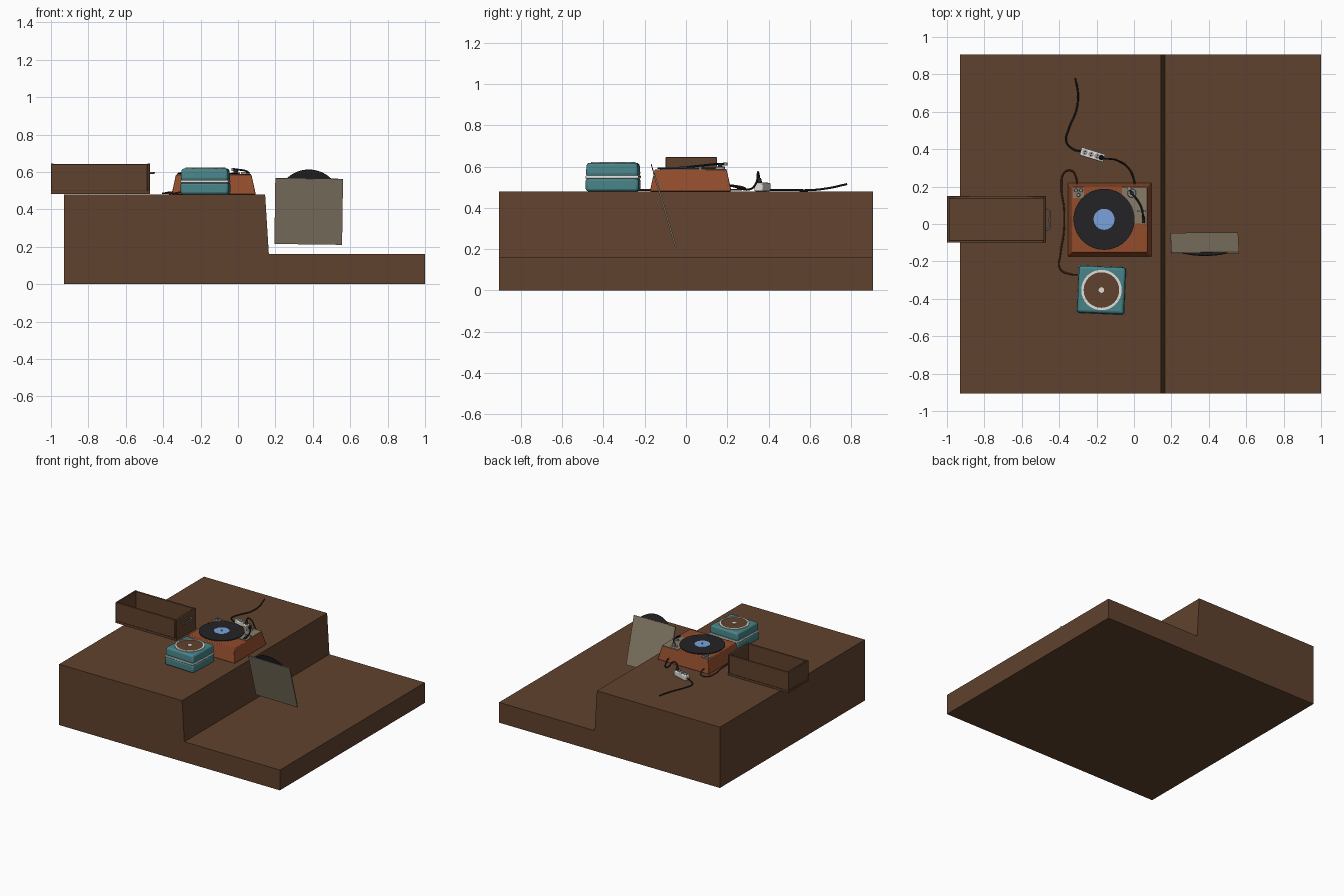
import bpy, bmesh, math
from mathutils import Matrix, Vector

if "Cube" in bpy.data.objects:
    bpy.data.objects.remove(bpy.data.objects["Cube"])


def colour(name, r, g, b):
    lin = [((c / 255 + 0.055) / 1.055) ** 2.4 if c > 10 else c / 255 / 12.92 for c in (r, g, b)]
    m = bpy.data.materials.new(name)
    m.diffuse_color = (*lin, 1)
    m.use_nodes = True
    m.node_tree.nodes["Principled BSDF"].inputs["Base Color"].default_value = m.diffuse_color
    return m


WOOD = colour("dark_wood", 96, 66, 46)
ORANGE = colour("orange_wood", 146, 76, 44)
TEAL = colour("teal", 72, 132, 136)
WHITE = colour("white", 225, 222, 218)
BLACK = colour("vinyl_black", 36, 36, 38)
BLUE = colour("label_blue", 122, 162, 220)
BEIGE = colour("beige_card", 134, 123, 103)
CORD = colour("brown_cord", 92, 50, 30)
METAL = colour("metal_grey", 150, 148, 145)


def make(name, bm, mat, bevel=0, smooth=False, segs=2, mtx=None):
    if mtx:
        bm.transform(mtx)
    bmesh.ops.recalc_face_normals(bm, faces=bm.faces)
    me = bpy.data.meshes.new(name)
    bm.to_mesh(me)
    bm.free()
    me.materials.append(mat)
    ob = bpy.data.objects.new(name, me)
    bpy.context.collection.objects.link(ob)
    if bevel:
        b = ob.modifiers.new("bevel", 'BEVEL')
        b.width, b.segments = bevel, segs
    if smooth or bevel:
        bpy.ops.object.select_all(action='DESELECT')
        ob.select_set(True)
        bpy.context.view_layer.objects.active = ob
        bpy.ops.object.shade_smooth_by_angle(angle=math.radians(35))
    return ob


def box(name, x0, x1, y0, y1, z0, z1, mat, taper=0, **kw):
    """Box by extents; taper pulls the top in on all four sides."""
    bm = bmesh.new()
    bmesh.ops.create_cube(bm, size=1)
    for v in bm.verts:
        t = taper if v.co.z > 0 else 0
        v.co = (x0 + t if v.co.x < 0 else x1 - t,
                y0 + t if v.co.y < 0 else y1 - t,
                z1 if v.co.z > 0 else z0)
    return make(name, bm, mat, **kw)


def disc(name, x, y, z0, z1, r, mat, r2=None, n=48, **kw):
    bm = bmesh.new()
    bmesh.ops.create_cone(bm, cap_ends=True, segments=n, radius1=r, radius2=r if r2 is None else r2,
                          depth=z1 - z0, matrix=Matrix.Translation((x, y, (z0 + z1) / 2)))
    return make(name, bm, mat, smooth=True, **kw)


def ring(name, x, y, z0, z1, ri, ro, mat, n=48, **kw):
    bm = bmesh.new()
    prof = [(ri, z0), (ro, z0), (ro, z1), (ri, z1)]
    loops = [[bm.verts.new((x + r * math.cos(a), y + r * math.sin(a), z)) for r, z in prof]
             for a in (2 * math.pi * i / n for i in range(n))]
    for i in range(n):
        a, b = loops[i], loops[(i + 1) % n]
        for k in range(4):
            bm.faces.new((a[k], b[k], b[(k + 1) % 4], a[(k + 1) % 4]))
    return make(name, bm, mat, smooth=True, **kw)


def tube(name, pts, r, mat):
    cu = bpy.data.curves.new(name, 'CURVE')
    cu.dimensions, cu.bevel_depth, cu.bevel_resolution = '3D', r, 2
    cu.resolution_u, cu.use_fill_caps = 8, True
    sp = cu.splines.new('BEZIER')
    sp.bezier_points.add(len(pts) - 1)
    for p, co in zip(sp.bezier_points, pts):
        p.co = co
        p.handle_left_type = p.handle_right_type = 'AUTO'
    tmp = bpy.data.objects.new(name + "_path", cu)
    bpy.context.collection.objects.link(tmp)
    dg = bpy.context.evaluated_depsgraph_get()
    bm = bmesh.new()
    bm.from_mesh(bpy.data.meshes.new_from_object(tmp.evaluated_get(dg)))
    bpy.data.objects.remove(tmp)
    return make(name, bm, mat, smooth=True)


def turned(x, y, deg):
    """Rotate about a vertical axis through (x, y)."""
    t = Matrix.Translation((x, y, 0))
    return t @ Matrix.Rotation(math.radians(deg), 4, 'Z') @ t.inverted()


# Stepped table block, side profile extruded along y
bm = bmesh.new()
prof = [(-.93, 0), (1, 0), (1, .16), (.165, .16), (.145, .48), (-.93, .48)]
f = bm.faces.new([bm.verts.new((x, -.905, z)) for x, z in prof])
ext = bmesh.ops.extrude_face_region(bm, geom=[f])
bmesh.ops.translate(bm, vec=(0, 1.81, 0), verts=[v for v in ext['geom'] if isinstance(v, bmesh.types.BMVert)])
make("stepped_table", bm, WOOD)

# Open drawer with pull handle
T = .014
box("drawer_bottom", -1, -.47, -.1, .15, .481, .497, WOOD)
for nm, y in (("front", -.1), ("back", .15 - T)):
    box("drawer_side_" + nm, -1, -.47 - T, y, y + T, .497, .642, WOOD, bevel=.003)
box("drawer_end", -1, -1 + T, -.1, .15, .497, .645, WOOD, bevel=.003)
box("drawer_face", -.47 - T, -.47, -.1, .15, .481, .645, WOOD, bevel=.004)
tube("drawer_handle", [(-.475, -.03, .595), (-.455, -.026, .595), (-.452, .025, .595),
                       (-.455, .076, .595), (-.475, .08, .595)], .005, METAL)

# Turntable cabinet, record and controls
box("turntable_case", -.355, .095, -.175, .22, .48, .585, ORANGE, taper=.023, bevel=.004)
disc("turntable_platter", -.16, .025, .584, .588, .15, METAL)
disc("turntable_record", -.16, .025, .588, .594, .163, BLACK, n=64)
disc("record_label", -.16, .025, .594, .596, .056, BLUE)
disc("spindle", -.16, .025, .596, .604, .005, METAL, n=16)
box("arm_plate", -.065, .07, .002, .197, .584, .589, BEIGE)
box("control_plate", -.326, -.268, .14, .197, .584, .588, BEIGE)
for i, (x, y) in enumerate(((-.31, .18), (-.283, .18), (-.297, .155))):
    disc(f"control_knob_{i}", x, y, .588, .6, .01, METAL, r2=.008, n=20)

# Tone arm
disc("arm_base", -.012, .165, .589, .598, .024, METAL, r2=.021, n=32)
disc("arm_pivot", -.012, .165, .598, .618, .011, BLACK, n=24)
tube("tone_arm", [(-.022, .185, .613), (-.012, .165, .613), (.02, .125, .61),
                  (.042, .08, .605), (.05, .02, .599)], .005, BLACK)
box("arm_head", .042, .058, .005, .04, .592, .602, BLACK, bevel=.002)
disc("arm_weight", -.026, .19, .604, .62, .01, METAL, n=20)
box("arm_rest", .016, .064, .064, .074, .589, .6, METAL)

# Teal speaker with white band and round grille
SX, SY = -.174, -.353
S = turned(SX, SY, -2.5)
h = .128
box("speaker_lower", SX - h, SX + h, SY - h, SY + h, .48, .543, TEAL, bevel=.012, mtx=S)
box("speaker_middle", SX - h + .003, SX + h - .003, SY - h + .003, SY + h - .003, .5, .6, TEAL, bevel=.01, mtx=S)
box("speaker_band", SX - h - .001, SX + h + .001, SY - h - .001, SY + h + .001, .542, .556, WHITE,
    bevel=.004, mtx=S)
box("speaker_upper", SX - h, SX + h, SY - h, SY + h, .555, .618, TEAL, taper=.005, bevel=.014, segs=3, mtx=S)
disc("speaker_grille", SX, SY, .616, .62, .098, WOOD)
ring("speaker_ring", SX, SY, .616, .623, .095, .108, WHITE)
disc("speaker_centre", SX, SY, .618, .623, .015, WHITE, n=24)

# Leaning record sleeve with a record poking out of the top
L = (Matrix.Translation((.378, -.1025, .389)) @ Matrix.Rotation(math.radians(16.6), 4, 'X')
     @ Matrix.Rotation(math.radians(.8), 4, 'Y'))
box("record_sleeve", -.181, .181, -.004, .004, -.183, .183, BEIGE, mtx=L)
disc("sleeved_record", 0, -.068, -.002, .002, .165, BLACK, n=64,
     mtx=L @ Matrix.Rotation(math.radians(-90), 4, 'X') @ Matrix.Diagonal((1, 1, 1, 1)))

# Power strip with sockets and a plug
PX, PY = -.222, .37
P = turned(PX, PY, -17)
box("power_strip", PX - .066, PX + .066, PY - .022, PY + .022, .48, .52, WHITE, bevel=.005, mtx=P)
for i in range(3):
    x = PX - .042 + i * .034
    disc(f"socket_{i}", x, PY, .519, .522, .014, METAL, n=24, mtx=P)
    for j in (-1, 1):
        disc(f"socket_hole_{i}_{j}", x, PY + j * .006, .521, .523, .0035, BLACK, n=10, mtx=P)
plug = P @ Vector((PX + .05, PY, 0))
disc("plug", PX + .05, PY, .518, .545, .014, BLACK, r2=.008, n=20, mtx=P)

# Cables
tube("speaker_cord", [(-.295, -.272, .495), (-.34, -.268, .486), (-.395, -.24, .486), (-.393, -.16, .486),
                      (-.376, -.05, .487), (-.374, .08, .487), (-.388, .2, .487), (-.372, .275, .49),
                      (-.335, .285, .495), (-.31, .25, .505), (-.305, .2, .51)], .0045, CORD)
tube("turntable_cord", [(.005, .2, .51), (0, .235, .503), (-.03, .3, .488), (-.09, .34, .52),
                        (-.13, .348, .568), (-.16, .35, .57), (plug.x, plug.y, .54)], .005, BLACK)
tube("mains_cord", [(-.28, .388, .497), (-.325, .4, .488), (-.362, .44, .487), (-.348, .51, .486),
                    (-.308, .61, .486), (-.3, .7, .497), (-.314, .78, .515)], .005, BLACK)
